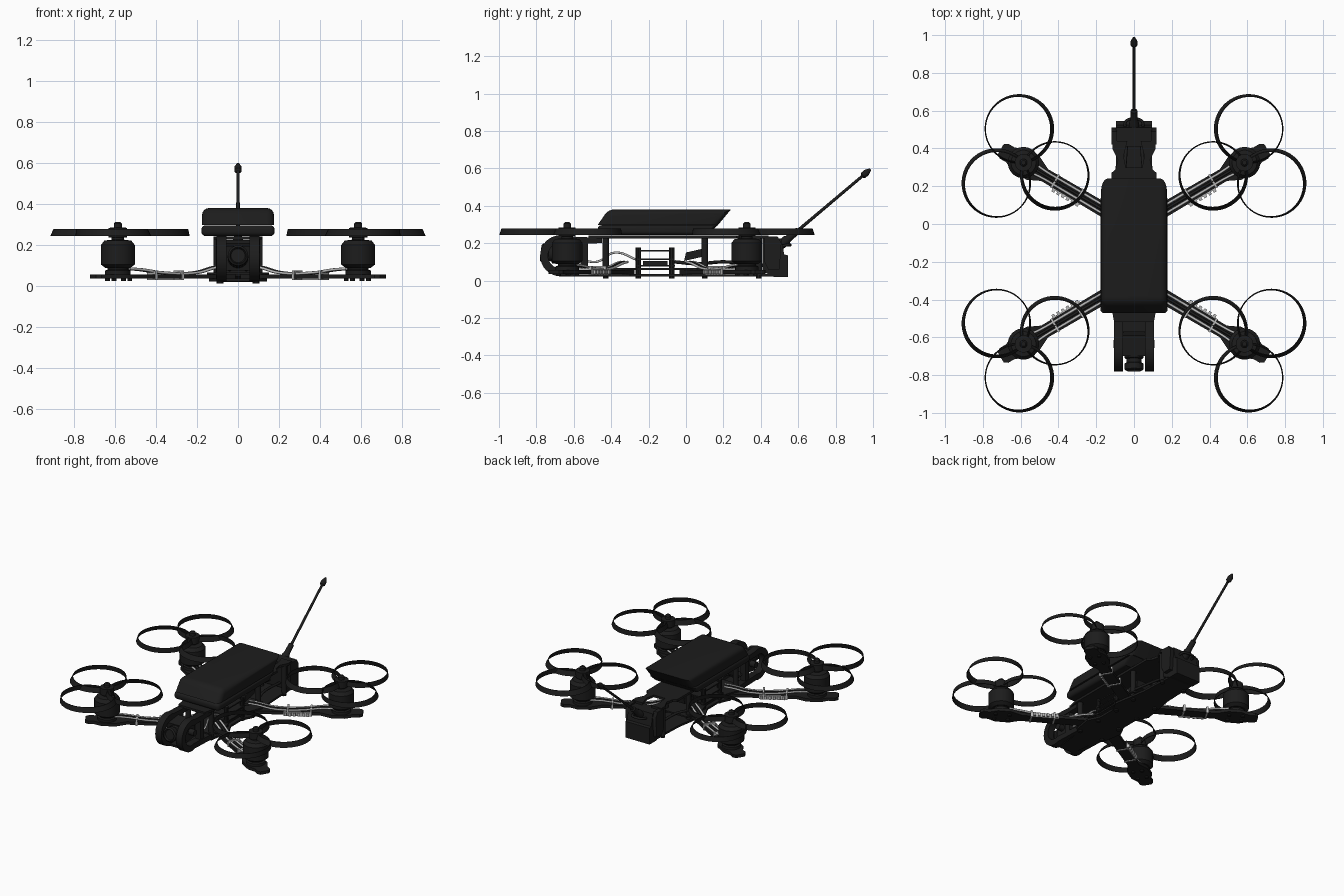
import bpy, bmesh
from math import sin, cos, pi, radians
from mathutils import Vector

if "Cube" in bpy.data.objects:
    bpy.data.objects.remove(bpy.data.objects["Cube"])


def material(name, c):
    m = bpy.data.materials.new(name)
    m.diffuse_color = (c, c, c, 1)
    m.use_nodes = True
    m.node_tree.nodes["Principled BSDF"].inputs["Base Color"].default_value = m.diffuse_color
    return m


BLACK, SILVER = material("black", 0.012), material("silver", 0.5)


def finish(name, bm, mat=BLACK):
    bmesh.ops.recalc_face_normals(bm, faces=bm.faces)
    me = bpy.data.meshes.new(name)
    bm.to_mesh(me)
    bm.free()
    me.shade_smooth()
    me.set_sharp_from_angle(angle=radians(35))
    me.materials.append(mat)
    ob = bpy.data.objects.new(name, me)
    bpy.context.collection.objects.link(ob)
    return ob


def loft(name, rings, mat=BLACK, caps=True, loop=False, bevel=None):
    """Skin a list of equally sized closed point rings."""
    bm = bmesh.new()
    vs = [[bm.verts.new(p) for p in r] for r in rings]
    pairs = list(zip(vs, vs[1:])) + ([(vs[-1], vs[0])] if loop else [])
    for a, b in pairs:
        n = len(a)
        for i in range(n):
            bm.faces.new((a[i], a[(i + 1) % n], b[(i + 1) % n], b[i]))
    if caps and not loop:
        bm.faces.new(vs[0])
        bm.faces.new(vs[-1])
    if bevel:
        width, keep = bevel
        bmesh.ops.recalc_face_normals(bm, faces=bm.faces)
        es = [e for e in bm.edges if keep(e)]
        bmesh.ops.bevel(bm, geom=es, offset=width, segments=4, profile=0.5, affect='EDGES')
    return finish(name, bm, mat)


def plate(name, pts, z0, z1, mat=BLACK):
    return loft(name, [[(x, y, z) for x, y in pts] for z in (z0, z1)], mat)


def side_plate(name, pts, x0, x1, mat=BLACK, bevel=None):
    return loft(name, [[(x, y, z) for y, z in pts] for x in (x0, x1)], mat, bevel=bevel)


def box(name, x0, x1, y0, y1, z0, z1, mat=BLACK):
    return plate(name, [(x0, y0), (x1, y0), (x1, y1), (x0, y1)], z0, z1, mat)


def lathe(name, start, axis, prof, n=24, mat=BLACK):
    """Turn (radius, distance) pairs around an axis."""
    s, d = Vector(start), Vector(axis).normalized()
    u = d.orthogonal().normalized()
    v = d.cross(u)
    return loft(name, [[s + d * h + (u * cos(2 * pi * i / n) + v * sin(2 * pi * i / n)) * r
                        for i in range(n)] for r, h in prof], mat)


def rod(name, a, b, r, n=12, mat=BLACK):
    d = Vector(b) - Vector(a)
    return lathe(name, a, d, [(r, 0), (r, d.length)], n, mat)


def wire(name, pts, r, mat=SILVER):
    cu = bpy.data.curves.new(name, 'CURVE')
    cu.dimensions, cu.bevel_depth, cu.bevel_resolution = '3D', r, 2
    cu.resolution_u = 6
    sp = cu.splines.new('BEZIER')
    sp.bezier_points.add(len(pts) - 1)
    for b, p in zip(sp.bezier_points, pts):
        b.co, b.handle_left_type, b.handle_right_type = p, 'AUTO', 'AUTO'
    cu.materials.append(mat)
    ob = bpy.data.objects.new(name, cu)
    bpy.context.collection.objects.link(ob)


# arms, motors and ring propellers, mirrored to four corners
CY = -0.155
ANG = radians(30.5)
for sx in (1, -1):
    for sy in (1, -1):
        def P(a, b, z=0):
            x = 0.585 + a * cos(ANG) - b * sin(ANG)
            y = 0.48 + a * sin(ANG) + b * cos(ANG)
            return (sx * x, CY + sy * y, z)

        half = [(-0.64, 0.04), (-0.13, 0.036), (-0.06, 0.07), (0.03, 0.07),
                (0.08, 0.045), (0.12, 0.045), (0.14, 0.03)]
        outline = half + [(a, -b) for a, b in reversed(half)]
        plate("arm", [P(a, b)[:2] for a, b in outline], 0.036, 0.057)
        for a, b in ((-0.05, 0.03), (-0.05, -0.03), (0.04, 0.03), (0.04, -0.03)):
            rod("motor_screw", P(a, b, 0.026), P(a, b, 0.04), 0.012, 10)
        # motor
        m = P(0, 0)
        lathe("motor_base", m, (0, 0, 1), [(0.062, 0.056), (0.062, 0.076), (0.05, 0.08), (0.05, 0.1)])
        lathe("motor_bell", m, (0, 0, 1), [(0.06, 0.088), (0.083, 0.105), (0.083, 0.2),
                                           (0.066, 0.222), (0.03, 0.226)], 28)
        lathe("propeller_hub", m, (0, 0, 1), [(0.03, 0.222), (0.03, 0.237), (0.046, 0.238),
                                              (0.046, 0.284), (0.02, 0.285), (0.02, 0.305),
                                              (0.012, 0.313)], 20)
        # three ring blades
        for k in range(3):
            t = radians(83 + 120 * k)

            def ring(r, z, s):
                out = []
                for i in range(56):
                    q = 2 * pi * i / 56
                    x = 0.585 + 0.18 * cos(t) + s * sin(t) + r * cos(q)
                    y = 0.48 + 0.18 * sin(t) - s * cos(t) + r * sin(q)
                    out.append((sx * x, CY + sy * y, z))
                return out
            loft("propeller_ring", [ring(0.184, 0.245, 0), ring(0.174, 0.278, 0.007),
                                    ring(0.170, 0.278, 0.007), ring(0.179, 0.245, 0)], loop=True)
        # motor wires and cable ties
        for b in (-0.02, 0, 0.02):
            wire("motor_wire", [P(-0.05, b * 1.3, 0.085), P(-0.13, b, 0.08), P(-0.24, b, 0.066),
                                P(-0.44, b, 0.066), P(-0.54, b, 0.09), P(-0.6, b, 0.1)], 0.007,
                 SILVER if b else BLACK)
        for a in (-0.2, -0.35):
            plate("cable_tie", [P(a + i, j)[:2] for i, j in ((0, 0.041), (0.012, 0.041),
                  (0.012, -0.041), (0, -0.041))], 0.031, 0.077, SILVER)
        # light strip on the inner flank of the arm
        plate("light_strip", [P(a, b)[:2] for a, b in ((-0.37, -0.037), (-0.2, -0.037),
              (-0.2, -0.043), (-0.37, -0.043))], 0.03, 0.06, SILVER)
        for k in range(6):
            a = -0.365 + k * 0.029
            plate("strip_light", [P(a + i, j)[:2] for i, j in ((0, -0.042), (0.016, -0.042),
                  (0.016, -0.056), (0, -0.056))], 0.034, 0.056, SILVER)


def sym(pts):
    return pts + [(-x, y) for x, y in reversed(pts)]


# frame plates
plate("bottom_plate", sym([(0.06, -0.68), (0.08, -0.5), (0.12, -0.42), (0.14, -0.3), (0.1, -0.22),
      (0.1, -0.1), (0.14, -0.02), (0.12, 0.1), (0.1, 0.22), (0.09, 0.48)]), 0.022, 0.036)
plate("middle_plate", sym([(0.09, -0.46), (0.15, -0.38), (0.1, -0.24), (0.1, -0.08),
      (0.15, 0.06), (0.1, 0.14)]), 0.057, 0.067)
plate("top_plate", sym([(0.105, -0.52), (0.12, -0.44), (0.12, 0.27), (0.085, 0.3)]), 0.226, 0.242)
for s in (1, -1):
    plate("top_plate_tail", [(s * x, y) for x, y in ((0.04, 0.28), (0.1, 0.28), (0.085, 0.34),
          (0.115, 0.4), (0.115, 0.44), (0.035, 0.44), (0.055, 0.36))], 0.226, 0.242)

# battery cover: upper and lower shell with raked tail
not_tail = lambda e: not all(v.co.y > 0.1 for v in e.verts) or \
    abs(e.verts[0].co.z - e.verts[1].co.z) > 0.02
side_plate("battery_cover_top", [(-0.472, 0.298), (-0.415, 0.38), (0.24, 0.38), (0.172, 0.298)],
           -0.175, 0.175, bevel=(0.034, lambda e: not_tail(e) and max(v.co.z for v in e.verts) > 0.31))
side_plate("battery_cover_base", [(-0.472, 0.244), (-0.472, 0.296), (0.17, 0.296), (0.11, 0.244)],
           -0.178, 0.178, bevel=(0.02, not_tail))

# standoffs and electronics stack
for s in (1, -1):
    for y in (-0.43, 0.1, 0.39):
        rod("standoff", (s * 0.09, y, 0.03), (s * 0.09, y, 0.235), 0.018, 12)
        rod("frame_screw", (s * 0.09, y, 0.012), (s * 0.09, y, 0.03), 0.015, 10)
    for y in (-0.255, -0.075):
        rod("stack_post", (s * 0.085, y, 0.012), (s * 0.085, y, 0.178), 0.015, 10)
    wire("loom_wire", [(s * 0.06, -0.6, 0.13), (s * 0.07, -0.48, 0.1), (s * 0.05, -0.38, 0.15),
                       (s * 0.06, -0.26, 0.11)], 0.006, SILVER if s > 0 else BLACK)
    wire("power_wire", [(s * 0.05, -0.06, 0.1), (s * 0.09, 0.06, 0.09), (s * 0.06, 0.2, 0.1),
                        (s * 0.04, 0.42, 0.08)], 0.009, BLACK)
for z, w in ((0.075, 0.105), (0.11, 0.1), (0.155, 0.095)):
    box("circuit_board", -w, w, -0.165 - w, -0.165 + w, z, z + 0.008)
box("speed_controller", -0.06, 0.06, -0.23, -0.1, 0.083, 0.105)
side_plate("receiver", [(-0.01, 0.105), (0.1, 0.13), (0.11, 0.175), (0.0, 0.15)], -0.06, 0.06)

# camera cage: two C shaped side plates
cage = [(-0.45, 0.228)]
arc = lambda r, d: (-0.67 + r * cos(radians(d)), 0.133 + r * sin(radians(d)))
cage += [arc(0.11, d) for d in range(70, 291, 11)] + [(-0.45, 0.023), (-0.45, 0.058)]
cage += [arc(0.068, d) for d in range(290, 69, -11)] + [(-0.45, 0.2)]
for s in (1, -1):
    side_plate("camera_cage_plate", cage, s * 0.057, s * 0.105)
    rod("camera_pivot", (s * 0.05, -0.635, 0.14), (s * 0.108, -0.635, 0.14), 0.022)
    box("cage_strut", s * 0.06, s * 0.1, -0.565, -0.525, 0.05, 0.21)
# camera
side_plate("camera_body", [(-0.68, 0.075), (-0.7, 0.195), (-0.59, 0.21), (-0.57, 0.09)], -0.068, 0.068)
lathe("camera_lens", (0, -0.67, 0.137), (0, -1, 0.12),
      [(0.05, 0), (0.05, 0.04), (0.04, 0.045), (0.04, 0.065), (0.05, 0.07), (0.05, 0.1),
       (0.04, 0.108), (0.034, 0.095)])

# rear transmitter mount
side_plate("rear_mount", [(0.41, 0.05), (0.47, 0.02), (0.545, 0.02), (0.545, 0.135), (0.525, 0.14),
                          (0.51, 0.225), (0.41, 0.225)], -0.095, 0.095)
for s in (1, -1):
    side_plate("rear_mount_cheek", [(0.42, 0.1), (0.44, 0.06), (0.5, 0.06), (0.51, 0.2),
                                    (0.49, 0.235), (0.42, 0.235)], s * 0.09, s * 0.12)
wire("rear_loop", [(-0.045, 0.5, 0.18), (-0.045, 0.54, 0.19), (-0.03, 0.552, 0.19),
                   (0.03, 0.552, 0.19), (0.045, 0.54, 0.19), (0.045, 0.5, 0.18)], 0.008, BLACK)
# antenna
lathe("antenna", (0, 0.5, 0.185), (0, 0.48, 0.405),
      [(0.026, 0), (0.026, 0.05), (0.02, 0.06), (0.018, 0.13), (0.009, 0.135), (0.008, 0.575),
       (0.018, 0.585), (0.018, 0.61), (0.006, 0.637)], 14)
